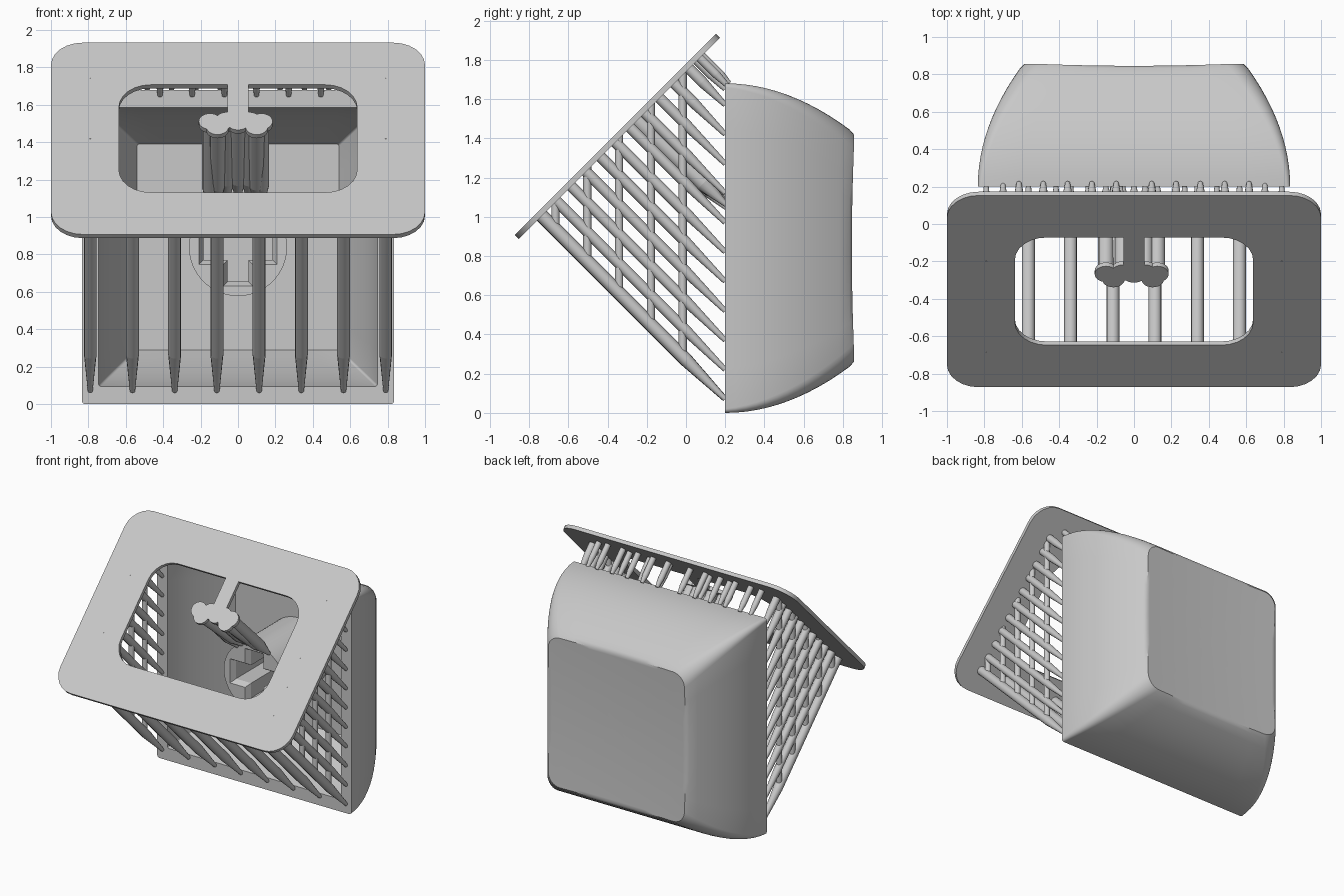
import bpy, bmesh, math
from mathutils import Vector, Matrix

cube = bpy.data.objects.get("Cube")
if cube:
    bpy.data.objects.remove(cube)

grey = bpy.data.materials.new("light_grey")
grey.use_nodes = True
grey.diffuse_color = (0.58, 0.58, 0.58, 1)
grey.node_tree.nodes["Principled BSDF"].inputs["Base Color"].default_value = (0.58, 0.58, 0.58, 1)


def finish(bm, name, smooth=None):
    bmesh.ops.recalc_face_normals(bm, faces=bm.faces)
    mesh = bpy.data.meshes.new(name)
    bm.to_mesh(mesh)
    bm.free()
    ob = bpy.data.objects.new(name, mesh)
    bpy.context.collection.objects.link(ob)
    mesh.materials.append(grey)
    if smooth:
        bpy.ops.object.select_all(action='DESELECT')
        ob.select_set(True)
        bpy.context.view_layer.objects.active = ob
        bpy.ops.object.shade_smooth_by_angle(angle=math.radians(smooth))
    return ob


def rounded_rect(w, h, r, arc=6, straight=8):
    """Outline with the same point count for every size, so outlines can be lofted."""
    pts = []
    for k, (sx, sy) in enumerate([(1, 1), (-1, 1), (-1, -1), (1, -1)]):
        for i in range(arc + 1):
            a = math.pi / 2 * (k + i / arc)
            pts.append(Vector((sx * (w - r) + r * math.cos(a), sy * (h - r) + r * math.sin(a))))
    n, out = arc + 1, []
    for k in range(4):
        out += pts[k * n:(k + 1) * n]
        a, b = out[-1], pts[(k + 1) * n % len(pts)]
        out += [a.lerp(b, i / straight) for i in range(1, straight)]
    return out


def loft(bm, rings, cap=True, closed=False):
    vs = [[bm.verts.new(p) for p in ring] for ring in rings]
    pairs = list(zip(vs, vs[1:])) + ([(vs[-1], vs[0])] if closed else [])
    for a, b in pairs:
        for i in range(len(a)):
            j = (i + 1) % len(a)
            bm.faces.new((a[i], a[j], b[j], b[i]))
    if cap and not closed:
        bm.faces.new(vs[0])
        bm.faces.new(vs[-1])


def rod(bm, a, b, r0, r1, sides=12):
    a, b = Vector(a), Vector(b)
    d = b - a
    m = Matrix.Translation((a + b) / 2) @ d.to_track_quat('Z', 'Y').to_matrix().to_4x4()
    bmesh.ops.create_cone(bm, cap_ends=True, segments=sides, radius1=r0, radius2=r1,
                          depth=d.length, matrix=m)


def pillar(bm, base, tip, r, r_tip, taper=0.28):
    """Straight support with a tapered end."""
    base, tip = Vector(base), Vector(tip)
    d = tip - base
    knee = tip - d.normalized() * min(taper, d.length * 0.6)
    rod(bm, base, knee, r, r)
    rod(bm, knee, tip, r, r_tip)


# Hollow cap: inner floor, inner walls, rim, curved outer walls, dished back
MID, Y0, Y1 = 0.84, 0.2, 0.86


def section(y, w, h, r):
    return [(p.x, y, p.y + MID) for p in rounded_rect(w, h, r)]


rings = []
for i in range(6, -1, -1):
    t = i / 6
    rings.append(section(Y0 + 0.54 * t, 0.745 - 0.205 * t ** 1.4, 0.745 - 0.195 * t ** 1.4, 0.012))
for i in range(13):
    t = i / 12 * 0.96
    rings.append(section(Y0 + 0.66 * t, 0.835 - 0.245 * t * t, 0.84 - 0.255 * t * t, 0.02 + 0.08 * t))
W, H = 0.595, 0.59
for s in (0.985, 0.95, 0.8, 0.6, 0.4, 0.2, 0.03):
    rings.append([(p.x * s, 0.832 + 0.014 * s * s * ((p.x / W) ** 2 + (p.y / H) ** 2), p.y * s + MID)
                  for p in rounded_rect(W, H, 0.1)])
bm = bmesh.new()
loft(bm, rings)
finish(bm, "cap_shell", 35)

# Stem cylinder with a cross shaped socket
bm = bmesh.new()
rod(bm, (0, Y0, MID), (0, 0.75, MID), 0.262, 0.262, 64)
stem = finish(bm, "stem", 35)


def cross(y, grow):
    a, b, c, d = 0.185 + grow, 0.055 + grow, 0.07 + grow, 0.185 + grow
    quarter = [(a, c), (b, c), (b, d)]
    pts = []
    for sx, sz in ((1, 1), (-1, 1), (-1, -1), (1, -1)):
        pts += [(sx * x, y, MID + sz * z) for x, z in (quarter if sx == sz else quarter[::-1])]
    return pts


bm = bmesh.new()
loft(bm, [cross(Y0 - 0.02, 0.036), cross(Y0 + 0.04, 0), cross(0.66, 0)])
cutter = finish(bm, "socket_cutter")
cutter.hide_render = True
mod = stem.modifiers.new("socket", 'BOOLEAN')
mod.object, mod.operation, mod.solver = cutter, 'DIFFERENCE', 'EXACT'
bpy.context.view_layer.objects.active = stem
bpy.ops.object.modifier_apply(modifier=mod.name)
bpy.data.objects.remove(cutter)

# Tilted base plate with a rounded window
T = 0.014
CENTRE = Vector((0, -0.35, 1.41))


def tilt(ob):
    ob.location = CENTRE
    ob.rotation_euler = (math.pi / 4, 0, 0)


outer, inner = rounded_rect(1, 0.725, 0.17), rounded_rect(0.637, 0.407, 0.17)
bm = bmesh.new()
loft(bm, [[(p.x, p.y, z) for p in o] for o, z in ((outer, T), (inner, T), (inner, -T), (outer, -T))],
     closed=True)
tilt(finish(bm, "base_plate", 35))

# Tongue reaching into the window, ending in a pad of merged discs
bm = bmesh.new()
bmesh.ops.create_cube(bm, size=1, matrix=Matrix.Translation((0, 0.28, 0))
                      @ Matrix.Diagonal((0.11, 0.3, 2 * T, 1)))
tilt(finish(bm, "tongue"))
pads = [(-0.15, 0.13), (-0.11, 0.09), (-0.06, 0.14), (0, 0.125), (0.06, 0.14), (0.1, 0.09), (0.125, 0.13)]
bm = bmesh.new()
for x, v in pads:
    rod(bm, (x, v, -T), (x, v, T), 0.06, 0.06, 24)
tilt(finish(bm, "tongue_pad", 35))

# Supports from the pad to the upper edge of the stem
bm = bmesh.new()
for x, v in pads:
    base = CENTRE + Vector((x, v * 0.7071, v * 0.7071))
    z = MID + math.sqrt(0.262 ** 2 - x * x) - 0.01
    pillar(bm, base, (x, Y0 + 0.005, z), 0.042, 0.012, 0.16)
finish(bm, "stem_supports", 35)


def on_plate(x, c):
    """Point on the plate whose perpendicular is the line y + z = c."""
    return (x, (c - 1.76) / 2, (c + 1.76) / 2)


# Front row of supports to the lower rim
LOW = 0.27
bm = bmesh.new()
for i in range(1, 7):
    x = -0.79 + 1.58 * i / 7
    pillar(bm, on_plate(x, LOW), (x, Y0, LOW - Y0), 0.035, 0.014)
finish(bm, "front_supports", 35)

# Side lattices: sloping supports braced by upright posts
for side, name in ((1, "left_lattice"), (-1, "right_lattice")):
    bm = bmesh.new()
    x = 0.79 * side
    for i in range(11):
        c = LOW + 0.15 * i
        pillar(bm, on_plate(x, c), (x, Y0, c - Y0), 0.034 if i == 0 else 0.028, 0.013)
    for i in range(5):
        y = -0.665 + 0.162 * i
        rod(bm, (x, y, LOW - y), (x, y, 1.76 + y), 0.021, 0.021)
    finish(bm, name, 35)

# Short supports along the upper rim
bm = bmesh.new()
for side in (1, -1):
    for i in range(5):
        x = side * (0.095 + 0.13 * i)
        pillar(bm, on_plate(x, 1.9), (x, Y0 + 0.02, 1.68), 0.022, 0.013, 0.06)
    for i in range(3):
        x = side * (0.086 + 0.172 * i) + 0.013
        pillar(bm, on_plate(x, 1.85), (x, Y0, 1.65), 0.022, 0.013, 0.1)
    pillar(bm, on_plate(side * 0.7, 1.88), (side * 0.7, Y0 + 0.01, 1.67), 0.022, 0.013, 0.08)
finish(bm, "upper_supports", 35)
